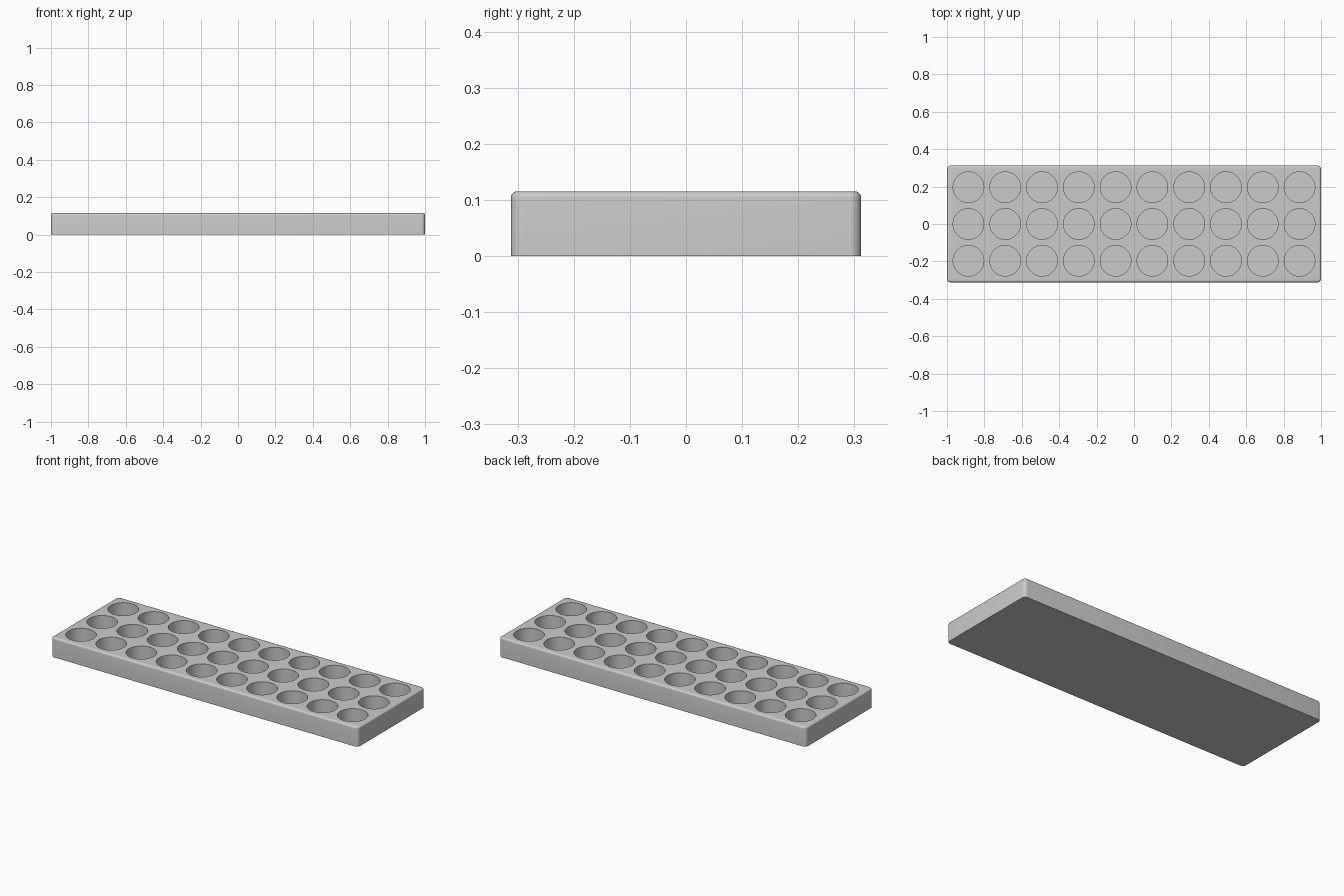
import bpy
import bmesh
from mathutils import Matrix

if "Cube" in bpy.data.objects:
    bpy.data.objects.remove(bpy.data.objects["Cube"], do_unlink=True)

COLUMNS, ROWS = 10, 3
PITCH, HOLE_RADIUS, HOLE_DEPTH = 0.1967, 0.082, 0.082
LENGTH, WIDTH, HEIGHT = 2.0, 0.624, 0.115
CORNER, TOP_ROUND = 0.02, 0.011


def make_object(name, bm):
    mesh = bpy.data.meshes.new(name)
    bm.to_mesh(mesh)
    bm.free()
    obj = bpy.data.objects.new(name, mesh)
    bpy.context.collection.objects.link(obj)
    return obj


def round_edges(bm, edges, radius, segments):
    bmesh.ops.bevel(bm, geom=edges, offset=radius, offset_type='OFFSET',
                    segments=segments, profile=0.5, affect='EDGES')


grey = bpy.data.materials.new("plain_grey")
grey.use_nodes = True
colour = (0.6, 0.6, 0.6, 1)
grey.diffuse_color = colour
grey.node_tree.nodes["Principled BSDF"].inputs["Base Color"].default_value = colour

# Tray block: rounded upright corners and top rim, flat sharp base
bm = bmesh.new()
bmesh.ops.create_cube(bm, size=1, matrix=Matrix.Translation((0, 0, HEIGHT / 2))
                      @ Matrix.Diagonal((LENGTH, WIDTH, HEIGHT, 1)))
upright = [e for e in bm.edges if abs(e.verts[0].co.z - e.verts[1].co.z) > HEIGHT / 2]
round_edges(bm, upright, CORNER, 6)
rim = [e for e in bm.edges if all(v.co.z > HEIGHT - 0.001 for v in e.verts)]
round_edges(bm, rim, TOP_ROUND, 5)
tray = make_object("tray", bm)
tray.data.materials.append(grey)

# Grid of round pockets
bm = bmesh.new()
for column in range(COLUMNS):
    for row in range(ROWS):
        x = (column - (COLUMNS - 1) / 2) * PITCH
        y = (row - (ROWS - 1) / 2) * PITCH
        bmesh.ops.create_cone(bm, cap_ends=True, segments=64, radius1=HOLE_RADIUS,
                              radius2=HOLE_RADIUS, depth=HOLE_DEPTH * 2,
                              matrix=Matrix.Translation((x, y, HEIGHT)))
cutter = make_object("pocket_cutter", bm)
cutter.hide_render = True
cutter.data.materials.append(grey)

cut = tray.modifiers.new("pockets", 'BOOLEAN')
cut.operation = 'DIFFERENCE'
cut.solver = 'EXACT'
cut.object = cutter

bpy.ops.object.select_all(action='DESELECT')
tray.select_set(True)
bpy.context.view_layer.objects.active = tray
bpy.ops.object.modifier_apply(modifier=cut.name)
bpy.data.objects.remove(cutter, do_unlink=True)
bpy.ops.object.shade_smooth_by_angle()
